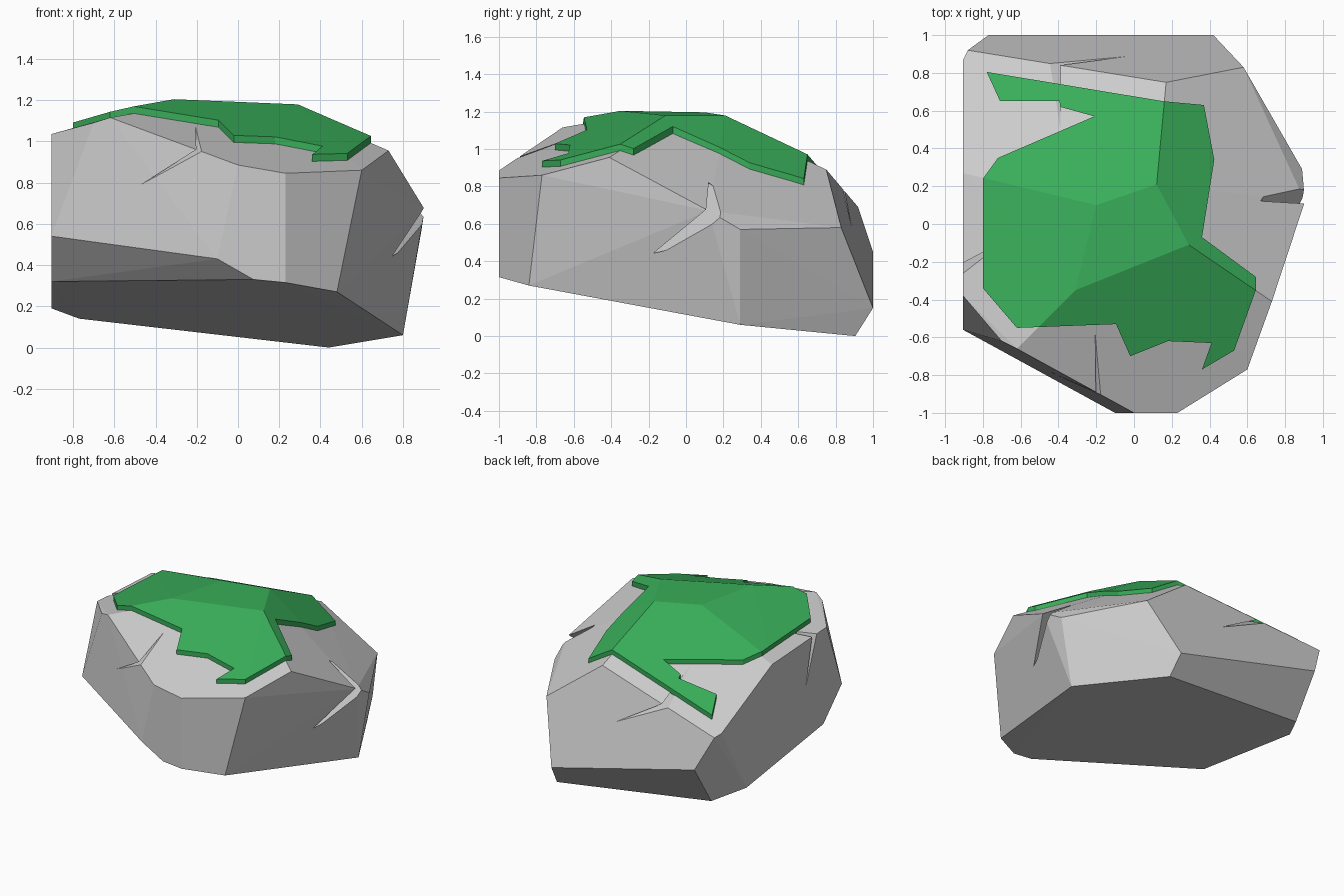
import bpy, bmesh, math
from mathutils import Vector

if "Cube" in bpy.data.objects:
    bpy.data.objects.remove(bpy.data.objects["Cube"])


def add_object(name, bm):
    bmesh.ops.recalc_face_normals(bm, faces=bm.faces)
    mesh = bpy.data.meshes.new(name)
    bm.to_mesh(mesh)
    bm.free()
    obj = bpy.data.objects.new(name, mesh)
    bpy.context.collection.objects.link(obj)
    return obj


def hull(name, points, lift=0.0):
    bm = bmesh.new()
    for p in points:
        bm.verts.new(Vector(p) + Vector((0, 0, lift)))
    res = bmesh.ops.convex_hull(bm, input=bm.verts)
    loose = [v for v in bm.verts if not v.link_faces]
    bmesh.ops.delete(bm, geom=loose, context='VERTS')
    bmesh.ops.dissolve_limit(bm, angle_limit=math.radians(1), verts=bm.verts, edges=bm.edges)
    return add_object(name, bm)


def cut(obj, cutter, operation):
    mod = obj.modifiers.new("cut", 'BOOLEAN')
    mod.operation, mod.solver, mod.object = operation, 'EXACT', cutter
    bpy.context.view_layer.objects.active = obj
    bpy.ops.object.modifier_apply(modifier=mod.name)
    bpy.data.objects.remove(cutter)


# Boulder corners
corners = [
    # crown
    (-.31, -.35, 1.17), (.29, -.11, 1.145), (.12, .21, 1.145), (-.2, .1, 1.162),
    # upper rim
    (-.62, -.66, 1.115), (-.70, -.62, 1.09), (-.905, -.38, 1.035), (-.905, .27, 1.0),
    (-.905, .87, .711), (-.88, .92, .69), (.17, .75, .89), (.58, .83, .58),
    (.89, .29, .57), (.905, .12, .67), (.73, -.41, .955), (.60, -.77, .86),
    (.23, -1, .845), (0, -1, .885),
    # lower rim
    (-.1, -1, .43), (-.905, -.56, .54), (-.77, 1, .45), (.42, 1, .15),
    # base
    (.075, -1, .33), (.23, -1, .315), (.48, -.84, .27), (.80, .29, .06),
    (.44, .905, 0), (-.77, .80, .14), (-.905, .575, .19), (-.905, -.34, .32),
]
rock = hull("rock", corners)

# Cracks: two tips joined by the crack floor, and two lips on the rim
cracks = [
    ((-.206, -.58, 1.07), (-.47, -.772, .79), (-.233, -.876, .94), (-.185, -.89, .95)),
    ((.61, .10, .83), (.69, -.24, .40), (.90, .11, .68), (.86, .15, .64)),
    ((-.39, .50, .948), (-.04, .886, .576), (-.455, .845, .78), (-.40, .84, .79)),
    ((-.675, -.085, 1.08), (-.905, -.13, .676), (-.905, -.205, 1.02), (-.905, -.26, 1.025)),
]
for crack in cracks:
    a, b, c, d = map(Vector, crack)
    mid = (a + b) / 2
    wedge = hull("crack_cutter", [a, b, c + (c - mid), d + (d - mid)])
    cut(rock, wedge, 'DIFFERENCE')

# Moss: ragged outline, trimmed to a thin layer following the crown
outline = [(-.78, .805), (.155, .65), (.37, .63), (.425, .34), (.36, -.07), (.645, -.28),
           (.645, -.35), (.53, -.67), (.36, -.77), (.41, -.63), (.18, -.62), (-.02, -.70),
           (-.095, -.53), (-.62, -.55), (-.80, -.34), (-.80, .24), (-.72, .35),
           (-.21, .57), (-.39, .62), (-.395, .652), (-.71, .652)]
bm = bmesh.new()
face = bm.faces.new([bm.verts.new((x, y, .55)) for x, y in outline])
ext = bmesh.ops.extrude_face_region(bm, geom=[face])
bmesh.ops.translate(bm, vec=(0, 0, .9),
                    verts=[g for g in ext["geom"] if isinstance(g, bmesh.types.BMVert)])
moss = add_object("moss", bm)
cut(moss, hull("moss_top_cutter", corners, .034), 'INTERSECT')
cut(moss, hull("moss_base_cutter", corners, -.004), 'DIFFERENCE')

green = bpy.data.materials.new("moss_green")
green.diffuse_color = (.04, .42, .10, 1)
green.use_nodes = True
green.node_tree.nodes["Principled BSDF"].inputs["Base Color"].default_value = green.diffuse_color
moss.data.materials.clear()
moss.data.materials.append(green)
